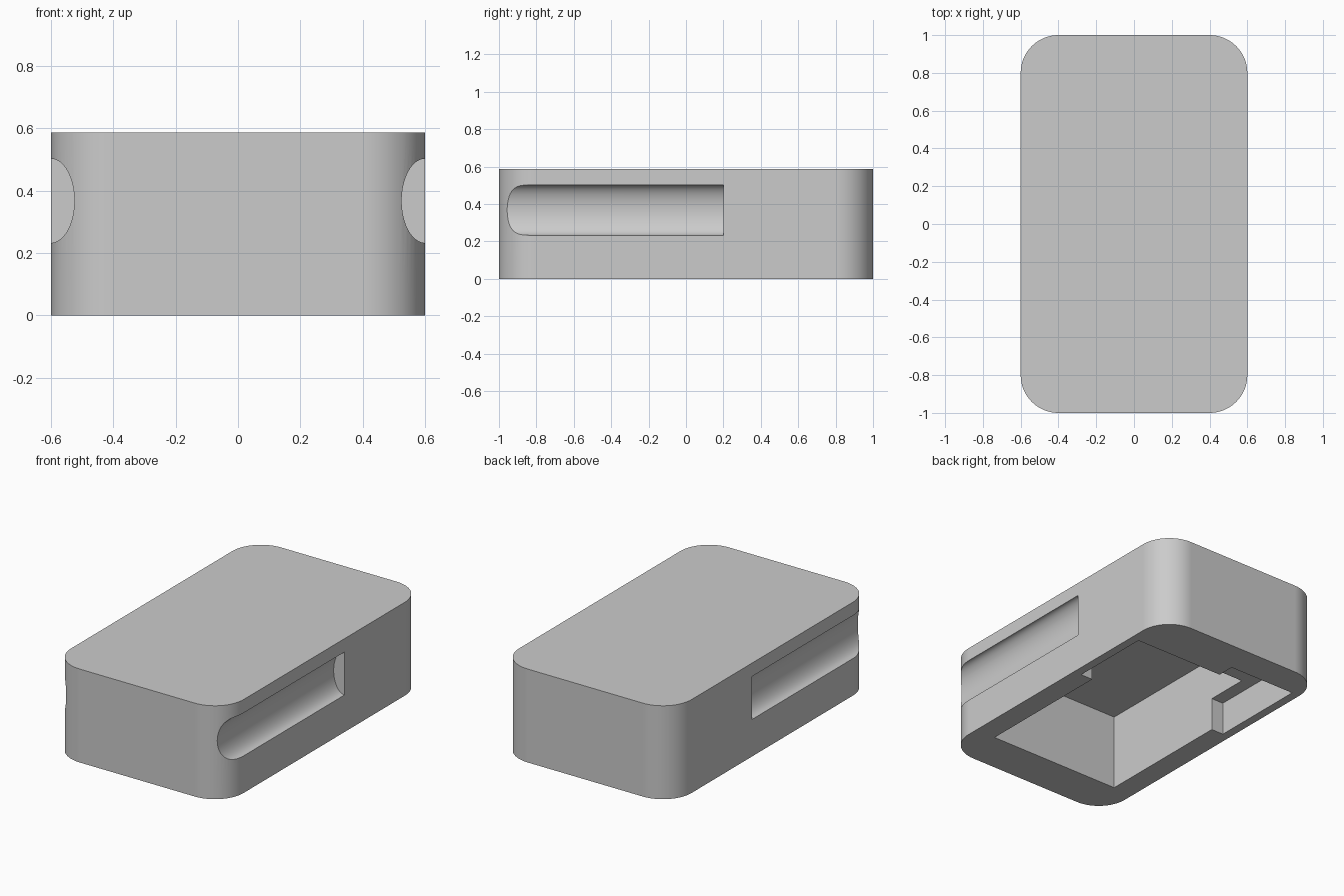
import bpy, bmesh
from math import pi, sin, cos, radians
from mathutils import Vector

cube = bpy.data.objects.get("Cube")
if cube:
    bpy.data.objects.remove(cube, do_unlink=True)

HEIGHT = 0.587
grey = bpy.data.materials.new("light_grey")
grey.use_nodes = True
grey.diffuse_color = (0.6, 0.6, 0.6, 1)
bsdf = next(n for n in grey.node_tree.nodes if n.type == "BSDF_PRINCIPLED")
bsdf.inputs["Base Color"].default_value = grey.diffuse_color


def prism(name, outline, direction):
    """Extrude a closed outline of 3D points along a direction."""
    bm = bmesh.new()
    face = bm.faces.new([bm.verts.new(p) for p in outline])
    extruded = bmesh.ops.extrude_face_region(bm, geom=[face])["geom"]
    verts = [g for g in extruded if isinstance(g, bmesh.types.BMVert)]
    bmesh.ops.translate(bm, verts=verts, vec=Vector(direction))
    bmesh.ops.recalc_face_normals(bm, faces=bm.faces)
    mesh = bpy.data.meshes.new(name)
    bm.to_mesh(mesh)
    bm.free()
    mesh.materials.append(grey)
    obj = bpy.data.objects.new(name, mesh)
    bpy.context.scene.collection.objects.link(obj)
    return obj


def rounded_rectangle(half_x, half_y, radius, steps=16):
    points = []
    for corner, (sx, sy) in enumerate([(1, 1), (-1, 1), (-1, -1), (1, -1)]):
        for i in range(steps + 1):
            a = (corner + i / steps) * pi / 2
            points.append((sx * (half_x - radius) + radius * cos(a),
                           sy * (half_y - radius) + radius * sin(a), 0))
    return points


def pocket(name, corners, top):
    return prism(name, [(x, y, -0.1) for x, y in corners], (0, 0, top + 0.1))


# Rounded case
body = prism("case_body", rounded_rectangle(0.6, 1, 0.2), (0, 0, HEIGHT))

# Deep cavity and the shallow stepped recess behind it, open underneath
cutters = [
    pocket("deep_cavity", [(-0.46, -0.73), (0.46, -0.73), (0.46, 0.44), (-0.46, 0.44)], 0.48),
    pocket("shallow_recess", [(-0.545, 0.165), (0.545, 0.165), (0.545, 0.69),
                              (-0.08, 0.69), (-0.08, 0.8), (-0.545, 0.8)], 0.21),
]

# Elliptical finger grooves running back from the front on both sides
SEGMENTS = 72
for side, label in ((1, "left"), (-1, "right")):
    ellipse = [(side * 0.6 + 0.075 * cos(2 * pi * i / SEGMENTS), -1.1,
                0.368 + 0.135 * sin(2 * pi * i / SEGMENTS)) for i in range(SEGMENTS)]
    cutters.append(prism(label + "_groove", ellipse, (0, 1.3, 0)))

for cutter in cutters:
    cutter.hide_render = True
    mod = body.modifiers.new(cutter.name, "BOOLEAN")
    mod.operation = "DIFFERENCE"
    mod.solver = "EXACT"
    mod.object = cutter

# Bake the cuts and discard the cutters
bpy.context.view_layer.update()
evaluated = body.evaluated_get(bpy.context.evaluated_depsgraph_get())
result = bpy.data.meshes.new_from_object(evaluated)
body.modifiers.clear()
body.data = result
for cutter in cutters:
    bpy.data.objects.remove(cutter, do_unlink=True)

# Smooth curves with crisp edges
bpy.ops.object.select_all(action="DESELECT")
body.select_set(True)
bpy.context.view_layer.objects.active = body
bpy.ops.object.shade_smooth_by_angle(angle=radians(30))
weighted = body.modifiers.new("even_shading", "WEIGHTED_NORMAL")
weighted.keep_sharp = True
